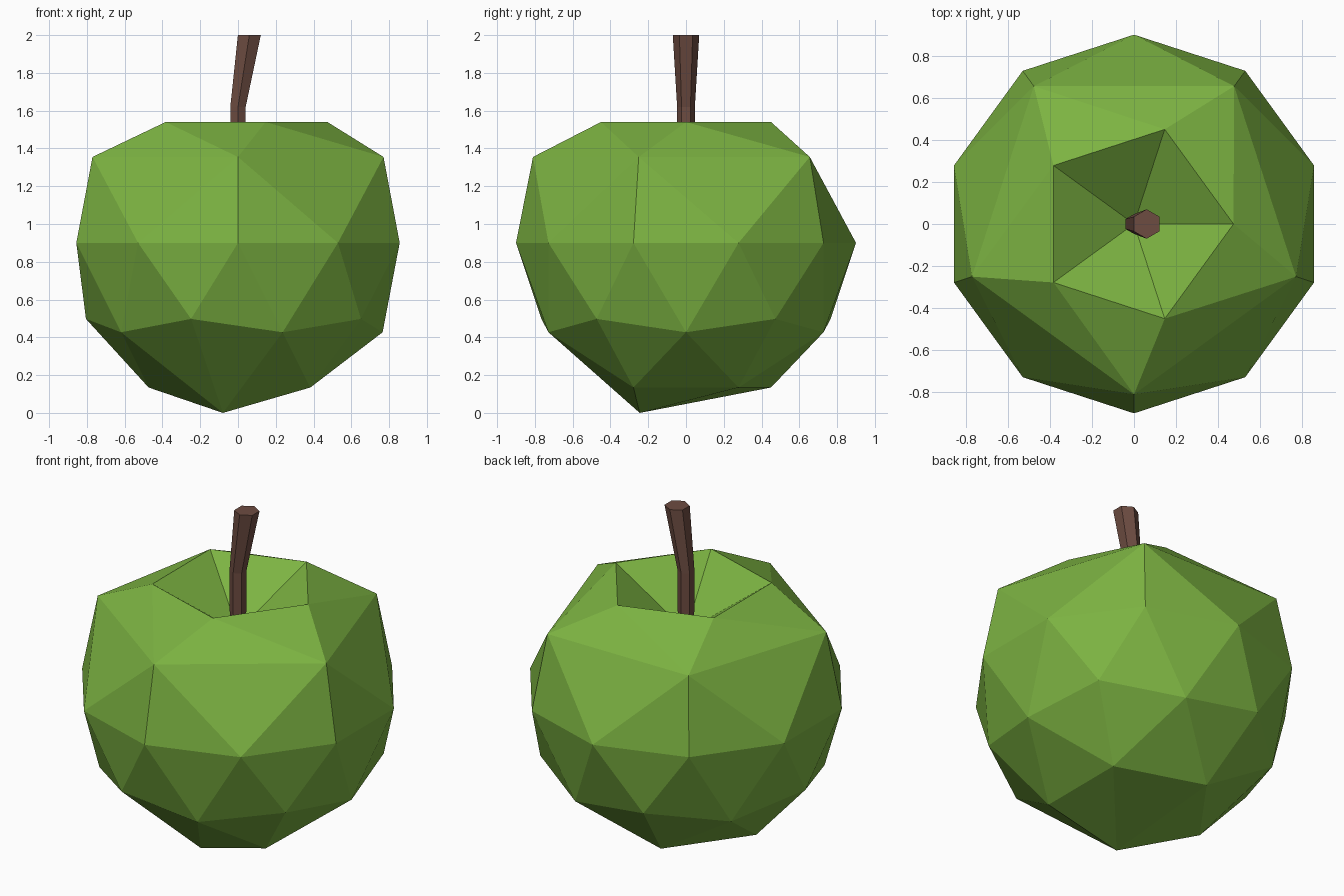
import bpy, bmesh, math
from mathutils import Vector

if "Cube" in bpy.data.objects:
    bpy.data.objects.remove(bpy.data.objects["Cube"])


def material(name, rgb):
    m = bpy.data.materials.new(name)
    m.diffuse_color = (*rgb, 1)
    m.use_nodes = True
    m.node_tree.nodes["Principled BSDF"].inputs["Base Color"].default_value = m.diffuse_color
    return m


def add_object(name, bm, mat):
    bmesh.ops.recalc_face_normals(bm, faces=bm.faces[:])
    me = bpy.data.meshes.new(name)
    bm.to_mesh(me)
    bm.free()
    me.materials.append(mat)
    ob = bpy.data.objects.new(name, me)
    bpy.context.collection.objects.link(ob)
    return ob


def polar(r, deg, z):
    a = math.radians(deg)
    return Vector((r * math.cos(a), r * math.sin(a), z))


green = material("apple green", (0.202, 0.451, 0.054))
brown = material("stem brown", (0.153, 0.072, 0.053))

# Apple body: faceted sphere with a sunken top
R = 0.9
bm = bmesh.new()
bmesh.ops.create_icosphere(bm, subdivisions=2, radius=R)
for v in bm.verts:
    v.co.z += R


def nearest(p):
    return min(bm.verts, key=lambda v: (v.co - p).length)


# Shoulder: ten vertices collapsed in pairs to five
for k in range(5):
    a = -90 + 72 * k
    pair = [nearest(polar(0.79, a - 18, 1.34)), nearest(polar(0.79, a + 18, 1.34))]
    bmesh.ops.pointmerge(bm, verts=pair, merge_co=polar(0.81, a, 1.355))

# Base: lowest point merged with one neighbour, off centre
base = [nearest(Vector((0, 0, 0))), nearest(polar(0.473, 252, 0.134))]
bmesh.ops.pointmerge(bm, verts=base, merge_co=Vector((-0.08, -0.245, 0)))

# Rim and dimple
for v in bm.verts:
    if v.co.z > 1.75:
        v.co.z = 1.25
    elif v.co.z > 1.5:
        v.co.z = 1.54
add_object("apple_body", bm, green)

# Stem: six-sided, bent and widening towards the tip
bm = bmesh.new()
rings = []
for x, z, r in ((0, 1.22, 0.045), (0, 1.62, 0.047), (0.06, 2.0, 0.07)):
    rings.append([bm.verts.new(polar(r, 30 + 60 * i, z) + Vector((x, 0, 0)))
                  for i in range(6)])
for lo, hi in zip(rings, rings[1:]):
    for i in range(6):
        j = (i + 1) % 6
        bm.faces.new((lo[i], lo[j], hi[j], hi[i]))
bm.faces.new(rings[0][::-1])
bm.faces.new(rings[-1])
add_object("stem", bm, brown)
